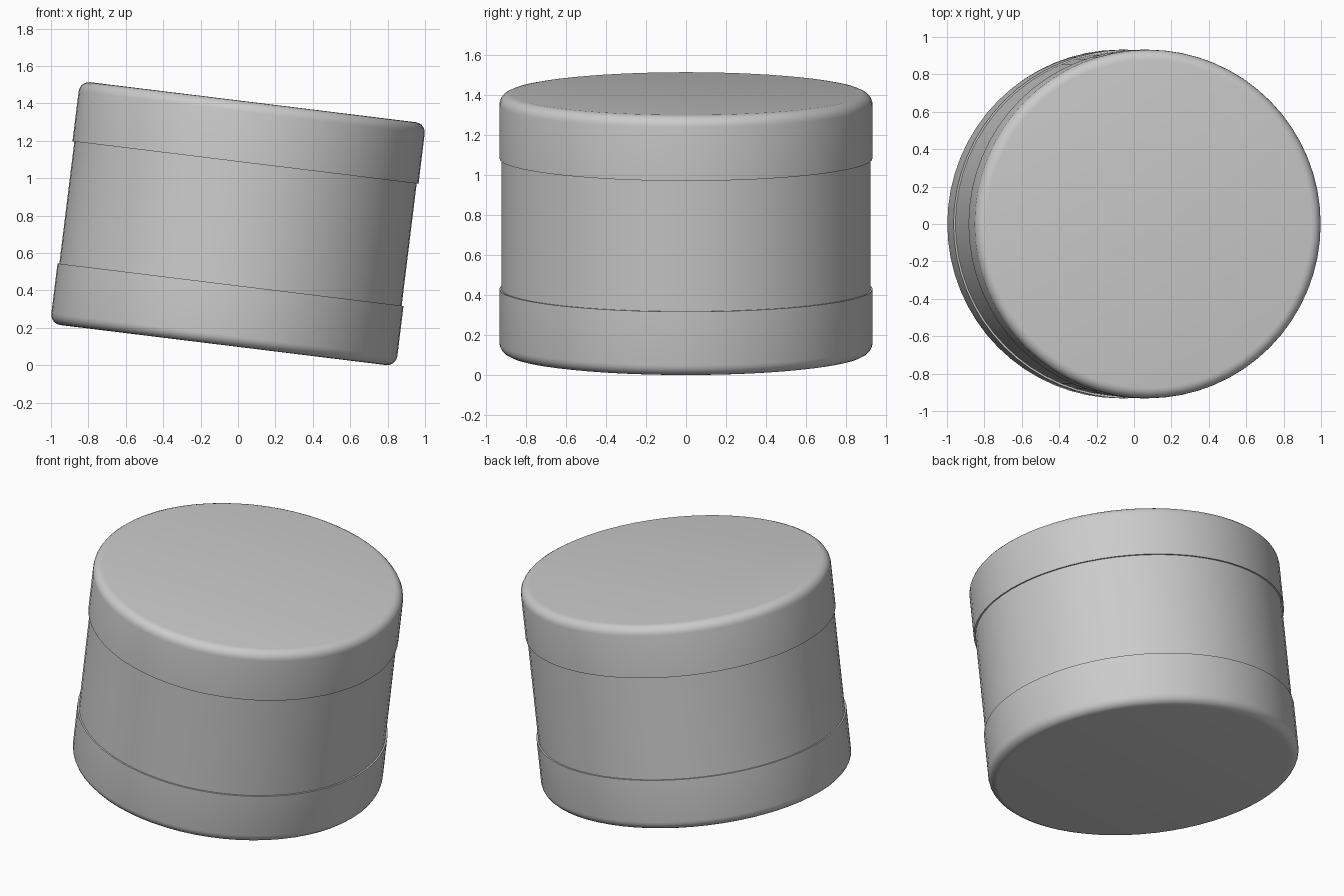
import bpy
import bmesh
from math import radians
from mathutils import Matrix

TILT = radians(7)
RADIUS = 0.932
HALF_HEIGHT = 0.654
BAND_EDGE = 0.329
ROUNDING = 0.055
SEGMENTS = 64

cube = bpy.data.objects.get("Cube")
if cube:
    bpy.data.objects.remove(cube, do_unlink=True)

grey = bpy.data.materials.new("plain_grey")
grey.use_nodes = True
colour = (0.6, 0.6, 0.6, 1)
grey.diffuse_color = colour
grey.node_tree.nodes["Principled BSDF"].inputs["Base Color"].default_value = colour

# Everything shares one leaning axis
lean = Matrix.Translation((0, 0, 0.757)) @ Matrix.Rotation(TILT, 4, "Y")


def drum(name, radius, bottom, top, rounded_end=0):
    """Closed cylinder; rounded_end is 1 for a soft top rim, -1 for a soft bottom rim."""
    bm = bmesh.new()
    bmesh.ops.create_cone(
        bm, cap_ends=True, segments=SEGMENTS, radius1=radius, radius2=radius,
        depth=top - bottom, matrix=Matrix.Translation((0, 0, (top + bottom) / 2)))
    if rounded_end:
        end_z = top if rounded_end > 0 else bottom
        rim = [e for e in bm.edges if all(abs(v.co.z - end_z) < 0.001 for v in e.verts)]
        bmesh.ops.bevel(bm, geom=rim, offset=ROUNDING, offset_type="OFFSET",
                        segments=5, profile=0.5, affect="EDGES")
    mesh = bpy.data.meshes.new(name)
    bm.to_mesh(mesh)
    bm.free()
    mesh.materials.append(grey)
    obj = bpy.data.objects.new(name, mesh)
    obj.matrix_world = lean
    bpy.context.collection.objects.link(obj)
    bpy.ops.object.select_all(action="DESELECT")
    obj.select_set(True)
    bpy.context.view_layer.objects.active = obj
    bpy.ops.object.shade_smooth_by_angle(angle=radians(35))
    return obj


# Slightly recessed middle, with a rounded band at each end
drum("body", RADIUS - 0.01, -BAND_EDGE - 0.02, BAND_EDGE + 0.02)
drum("upper_band", RADIUS, BAND_EDGE, HALF_HEIGHT, 1)
drum("lower_band", RADIUS, -HALF_HEIGHT, -BAND_EDGE, -1)
